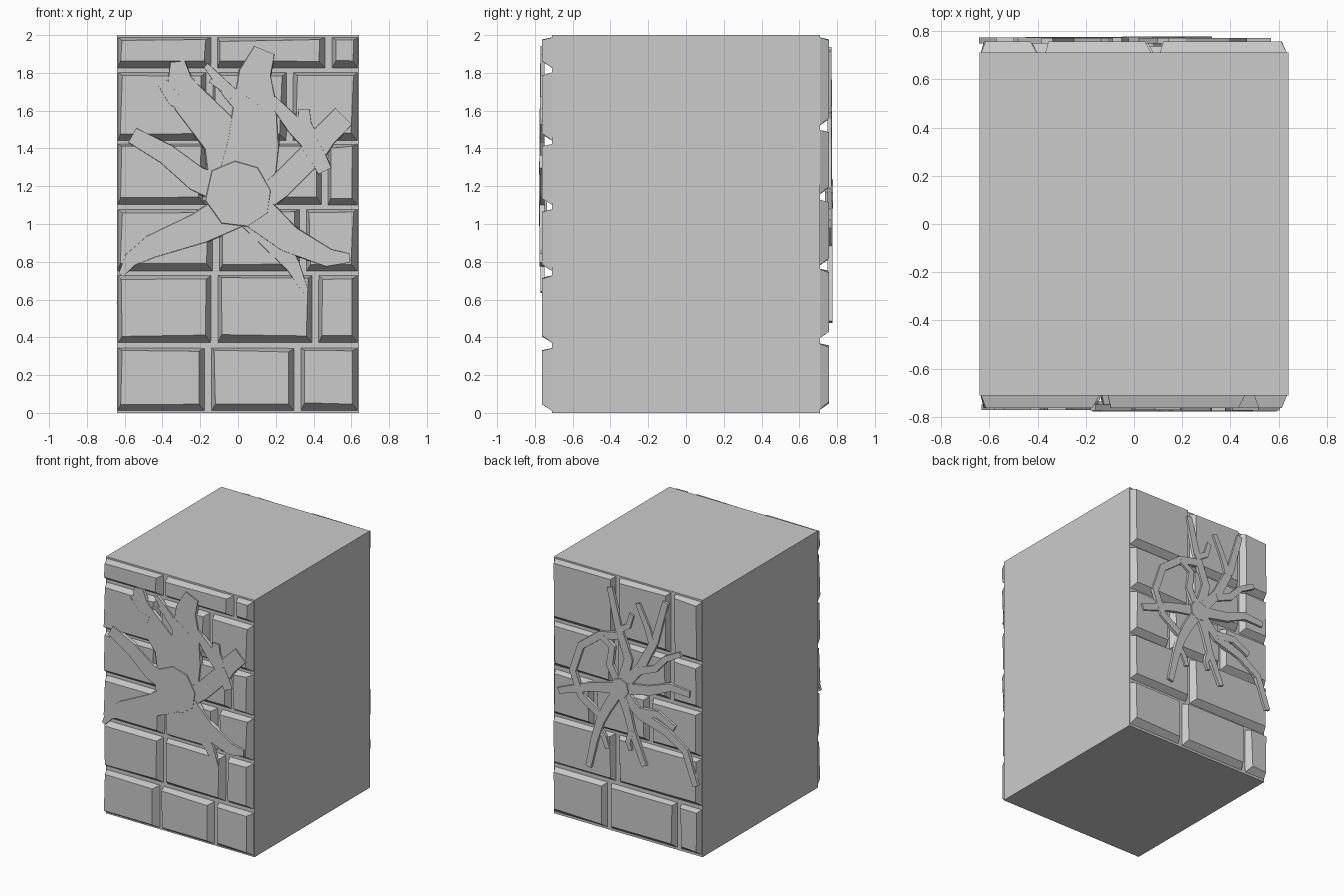
import bpy, bmesh, random
from mathutils import Vector

random.seed(4)
stone = bpy.data.materials.new("grey stone")
stone.diffuse_color = (0.6, 0.6, 0.6, 1)


def finish(bm, name):
    bmesh.ops.recalc_face_normals(bm, faces=bm.faces)
    me = bpy.data.meshes.new(name)
    bm.to_mesh(me)
    bm.free()
    me.materials.append(stone)
    bpy.context.collection.objects.link(bpy.data.objects.new(name, me))


def loft(bm, rings):
    """Skin a list of equal rings and cap both ends."""
    vs = [[bm.verts.new(p) for p in r] for r in rings]
    n = len(vs[0])
    for a, b in zip(vs, vs[1:]):
        for i in range(n):
            bm.faces.new((a[i], a[(i + 1) % n], b[(i + 1) % n], b[i]))
    bm.faces.new(vs[0])
    bm.faces.new(vs[-1])


def bricks(name, side, rows, depth):
    """Rows of (z0, z1, seam xs); each brick is a frustum with a heavy lower bevel."""
    bm = bmesh.new()
    j = lambda: random.uniform(-0.006, 0.006)
    for z0, z1, seams in rows:
        xs = [-0.652] + seams + [0.652]
        for x0, x1 in zip(xs, xs[1:]):
            a, b = x0 + 0.014, x1 - 0.014
            base = [(a, z0), (b, z0), (b, z1), (a, z1)]
            top = [(a + 0.02 + j(), z0 + 0.045 + j()), (b - 0.035 + j(), z0 + 0.045 + j()),
                   (b - 0.03 + j(), z1 - 0.018 + j()), (a + 0.02 + j(), z1 - 0.018 + j())]
            loft(bm, [[(x, side * 0.70, z) for x, z in base],
                      [(x, side * depth, z) for x, z in top]])
    finish(bm, name)


def ribbon(bm, side, path, w0, w1, near, far):
    """Tapering flat root along an (x, z) path."""
    pts = [Vector(p) for p in path]
    rings = []
    for i, p in enumerate(pts):
        d = (pts[min(i + 1, len(pts) - 1)] - pts[max(i - 1, 0)]).normalized()
        n = Vector((-d.y, d.x))
        h = (w0 + (w1 - w0) * i / (len(pts) - 1)) / 2
        rings.append([(p.x + n.x * s * h, side * y, p.y + n.y * s * h)
                      for s, y in ((-1, near), (1, near), (0.94, far), (-0.94, far))])
    loft(bm, rings)


def roots(name, side, branches, hub, radius):
    bm = bmesh.new()
    for k, (w0, w1, path) in enumerate(branches):
        ribbon(bm, side, path, w0, w1, 0.748, 0.770 + 0.0007 * (k % 10))
    # knot where the roots meet
    ring = [(1, 0.1), (0.6, 0.8), (-0.1, 1), (-0.8, 0.7), (-1, -0.2), (-0.5, -0.9), (0.3, -1), (0.9, -0.6)]
    loft(bm, [[(hub[0] + x * r, side * y, hub[1] + z * r) for x, z in ring]
              for r, y in ((radius, 0.735), (radius * 0.9, 0.778))])
    finish(bm, name)


# main block
bm = bmesh.new()
bmesh.ops.create_cube(bm, size=1)
bmesh.ops.scale(bm, vec=(1.28, 1.42, 2), verts=bm.verts)
bmesh.ops.translate(bm, vec=(0, 0, 1), verts=bm.verts)
finish(bm, "block")

# brick faces
bricks("front_bricks", -1, [
    (0.005, 0.345, [-0.157, 0.315]), (0.365, 0.73, [-0.125, 0.41]),
    (0.745, 1.08, [-0.115, 0.345]), (1.095, 1.425, [-0.155, 0.46]),
    (1.435, 1.805, [-0.15, 0.275]), (1.82, 1.99, [-0.125, 0.48])], 0.763)
bricks("back_bricks", 1, [
    (0.01, 0.37, [-0.44, 0.16]), (0.39, 0.765, [0.09]),
    (0.775, 1.13, [-0.2, 0.28]), (1.15, 1.50, [-0.38, 0.1]),
    (1.515, 1.99, [-0.385, 0.09])], 0.757)

# front roots: start width, end width, path from knot to tip
roots("front_roots", -1, [
    (0.30, 0.08, [(0, 1.15), (-0.07, 1.45), (-0.26, 1.66), (-0.31, 1.76), (-0.32, 1.86)]),
    (0.10, 0.05, [(-0.24, 1.62), (-0.34, 1.66), (-0.41, 1.76)]),
    (0.34, 0.12, [(0.02, 1.10), (0.08, 1.42), (0.09, 1.65), (0.09, 1.80), (0.14, 1.92)]),
    (0.12, 0.03, [(0.08, 1.58), (-0.05, 1.70), (-0.17, 1.84)]),
    (0.08, 0.02, [(0.03, 1.64), (-0.04, 1.70), (-0.15, 1.76)]),
    (0.14, 0.13, [(0.08, 1.10), (0.22, 1.20), (0.40, 1.38), (0.46, 1.47), (0.56, 1.57)]),
    (0.14, 0.05, [(0.42, 1.42), (0.30, 1.52), (0.18, 1.66)]),
    (0.10, 0.06, [(0.38, 1.45), (0.35, 1.53), (0.35, 1.61)]),
    (0.10, 0.08, [(0.38, 1.42), (0.42, 1.36), (0.46, 1.28)]),
    (0.20, 0.05, [(0.08, 1.08), (0.27, 0.92), (0.48, 0.82), (0.59, 0.82)]),
    (0.18, 0.03, [(0.05, 1.08), (0.20, 0.90), (0.29, 0.78), (0.36, 0.64)]),
    (0.22, 0.03, [(0.02, 1.10), (-0.20, 0.98), (-0.46, 0.88), (-0.57, 0.81), (-0.62, 0.73)]),
    (0.16, 0.09, [(0, 1.15), (-0.22, 1.24), (-0.38, 1.37), (-0.56, 1.47)]),
], (0.0, 1.16), 0.19)

# back roots
roots("back_roots", 1, [
    (0.09, 0.05, [(0.03, 1.16), (-0.04, 1.40), (0.05, 1.64), (0.12, 1.92)]),
    (0.09, 0.05, [(0.03, 1.16), (-0.14, 1.36), (-0.27, 1.61), (-0.36, 1.93)]),
    (0.06, 0.04, [(-0.25, 1.56), (-0.20, 1.70), (-0.12, 1.86)]),
    (0.09, 0.05, [(0.03, 1.16), (-0.23, 1.21), (-0.40, 1.28), (-0.57, 1.27)]),
    (0.06, 0.04, [(-0.14, 1.34), (-0.27, 1.39), (-0.36, 1.49), (-0.49, 1.56)]),
    (0.09, 0.05, [(0.03, 1.16), (-0.14, 1.0), (-0.36, 0.93), (-0.53, 0.82), (-0.62, 0.57)]),
    (0.07, 0.05, [(-0.14, 1.02), (-0.30, 1.04), (-0.44, 0.97)]),
    (0.08, 0.05, [(0.03, 1.16), (-0.03, 1.0), (-0.07, 0.86), (-0.18, 0.61)]),
    (0.05, 0.03, [(-0.07, 0.86), (-0.04, 0.76), (-0.06, 0.70)]),
    (0.09, 0.05, [(0.03, 1.16), (0.14, 0.98), (0.20, 0.86), (0.25, 0.70), (0.30, 0.48)]),
    (0.05, 0.04, [(0.22, 0.80), (0.17, 0.74), (0.14, 0.66)]),
    (0.09, 0.05, [(0.03, 1.16), (0.29, 1.10), (0.56, 1.0)]),
    (0.06, 0.06, [(0.05, 1.56), (0.20, 1.53), (0.37, 1.40), (0.44, 1.19), (0.37, 1.01), (0.20, 0.90)]),
    (0.07, 0.05, [(0.03, 1.16), (0.12, 1.32), (0.10, 1.46), (0.20, 1.53)]),
    (0.05, 0.04, [(0.06, 1.60), (-0.04, 1.66), (-0.07, 1.76)]),
], (0.03, 1.16), 0.085)
